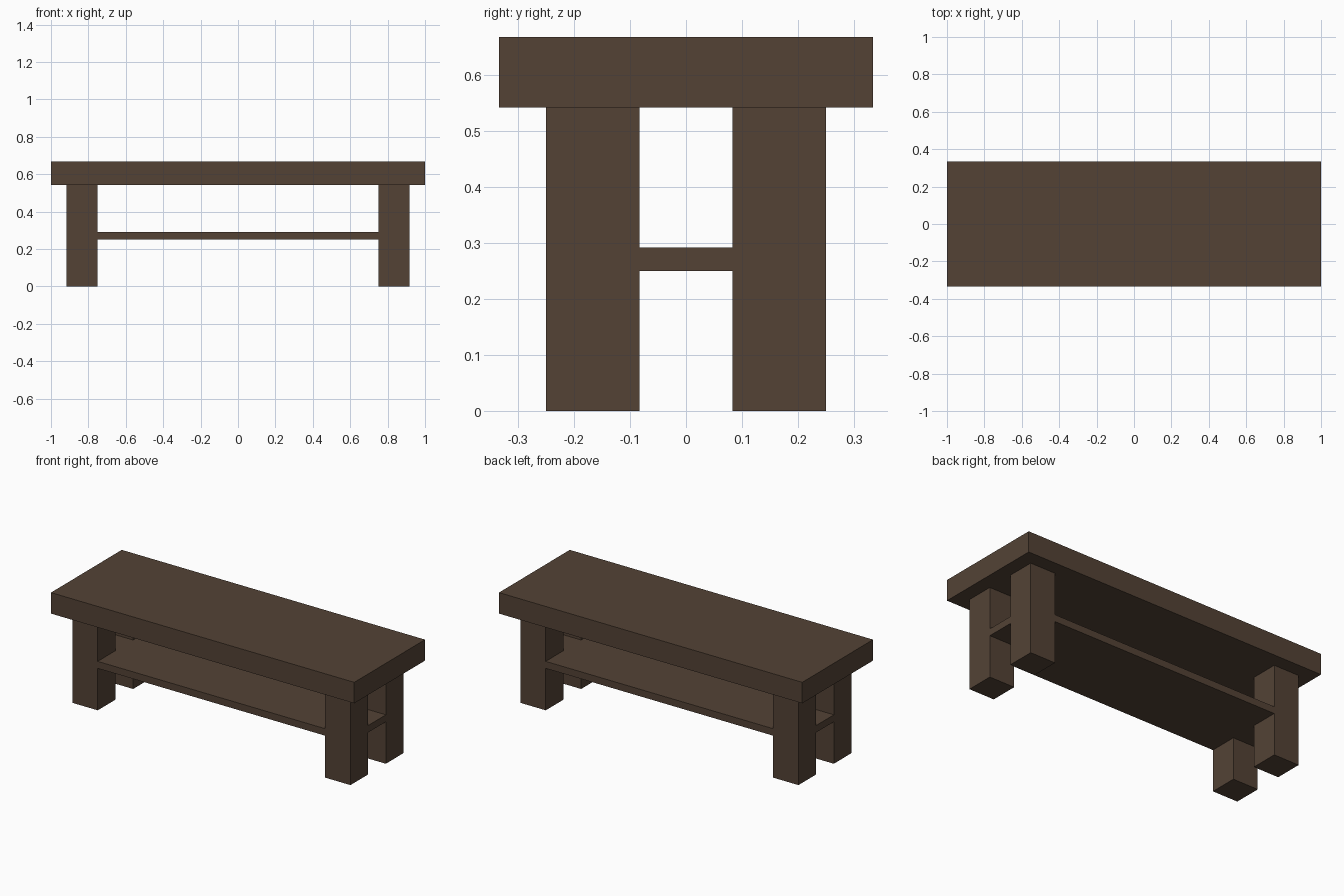
import bpy
import bmesh

default_cube = bpy.data.objects.get("Cube")
if default_cube:
    bpy.data.objects.remove(default_cube, do_unlink=True)

U = 1 / 24  # module that all the timber sizes share

# Dark brown wood
wood = bpy.data.materials.new("dark_brown_wood")
wood.use_nodes = True
colour = (0.087, 0.055, 0.036, 1)
wood.diffuse_color = colour
bsdf = next(n for n in wood.node_tree.nodes if n.type == "BSDF_PRINCIPLED")
bsdf.inputs["Base Color"].default_value = colour


def prism(name, outline, bottom, top):
    """Extrude a flat outline, given in modules, from bottom to top."""
    bm = bmesh.new()
    face = bm.faces.new([bm.verts.new((x * U, y * U, bottom * U)) for x, y in outline])
    result = bmesh.ops.extrude_face_region(bm, geom=[face])
    moved = [g for g in result["geom"] if isinstance(g, bmesh.types.BMVert)]
    bmesh.ops.translate(bm, verts=moved, vec=(0, 0, (top - bottom) * U))
    bmesh.ops.recalc_face_normals(bm, faces=bm.faces)
    mesh = bpy.data.meshes.new(name)
    bm.to_mesh(mesh)
    bm.free()
    mesh.materials.append(wood)
    obj = bpy.data.objects.new(name, mesh)
    bpy.context.collection.objects.link(obj)
    return obj


def rectangle(x0, x1, y0, y1):
    return [(x0, y0), (x1, y0), (x1, y1), (x0, y1)]


# Thick overhanging top
prism("table_top", rectangle(-24, 24, -8, 8), 13, 16)

# Four square legs
for end, sx in (("left", 1), ("right", -1)):
    for side, sy in (("front", -1), ("back", 1)):
        prism(f"{side}_{end}_leg", rectangle(18 * sx, 22 * sx, 2 * sy, 6 * sy), 0, 13)

# Thin shelf, notched around the legs and flush with their outer faces
quarter = [(22, 2), (18, 2), (18, 6)]
notched = (quarter + [(-x, y) for x, y in reversed(quarter)]
           + [(-x, -y) for x, y in quarter] + [(x, -y) for x, y in reversed(quarter)])
prism("lower_shelf", notched, 6, 7)
